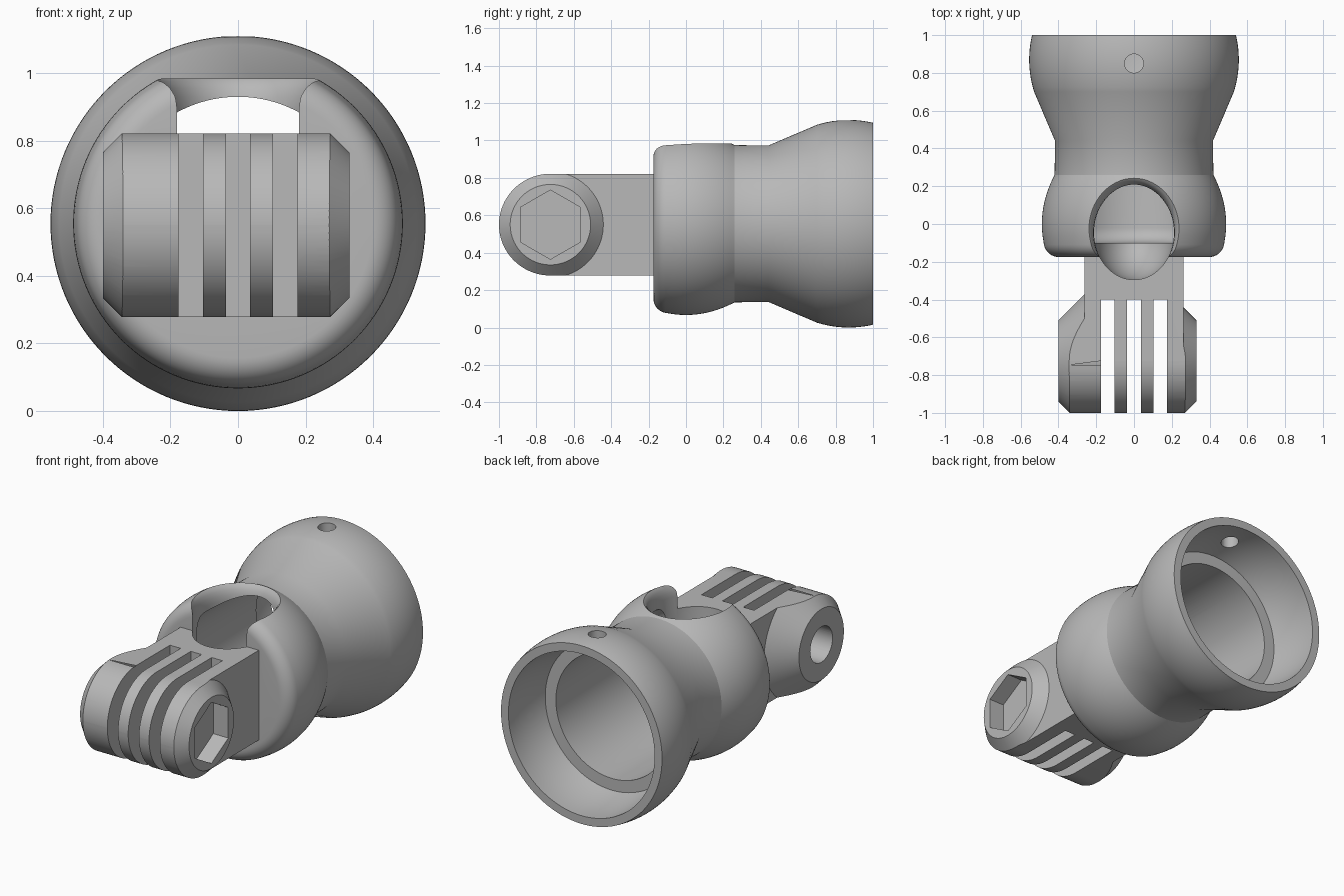
import bpy, bmesh
from math import pi, sin, cos, radians
from mathutils import Matrix, Vector

if "Cube" in bpy.data.objects:
    bpy.data.objects.remove(bpy.data.objects["Cube"])

AXIS_Z = 0.555              # height of the body axis
PIN = Vector((0, -0.725, 0.55))  # centre of the hinge
TO_Y = Matrix.Rotation(-pi / 2, 4, 'X')
TO_X = Matrix.Rotation(pi / 2, 4, 'Y')
UP = Matrix.Identity(4)


def finish(name, bm):
    bmesh.ops.remove_doubles(bm, verts=bm.verts, dist=1e-5)
    bmesh.ops.recalc_face_normals(bm, faces=bm.faces)
    mesh = bpy.data.meshes.new(name)
    bm.to_mesh(mesh)
    bm.free()
    obj = bpy.data.objects.new(name, mesh)
    bpy.context.collection.objects.link(obj)
    return obj


def lathe(name, profile, turn, centre, steps=96, scale=(1, 1, 1)):
    """Revolve (height, radius) points, then turn and place the solid."""
    bm = bmesh.new()
    verts = [bm.verts.new((r, 0, h)) for h, r in profile]
    edges = [bm.edges.new(pair) for pair in zip(verts, verts[1:])]
    bmesh.ops.spin(bm, geom=verts + edges, cent=(0, 0, 0), axis=(0, 0, 1),
                   angle=2 * pi, steps=steps)
    bm.transform(Matrix.Translation(centre) @ turn @ Matrix.Diagonal((*scale, 1)))
    return finish(name, bm)


def rod(name, radius, start, end, turn, centre, steps=48):
    return lathe(name, [(start, 0), (start, radius), (end, radius), (end, 0)],
                 turn, centre, steps)


def box(name, low, high):
    bm = bmesh.new()
    bmesh.ops.create_cube(bm, size=1)
    low, high = Vector(low), Vector(high)
    bm.transform(Matrix.Translation((low + high) / 2)
                 @ Matrix.Diagonal((*(high - low), 1)))
    return finish(name, bm)


def combine(target, tool, operation):
    mod = target.modifiers.new(operation, 'BOOLEAN')
    mod.operation, mod.solver, mod.object = operation, 'EXACT', tool
    bpy.context.view_layer.objects.active = target
    bpy.ops.object.modifier_apply(modifier=mod.name)
    bpy.data.objects.remove(tool)


def span(a, b, n):
    return [a + (b - a) * i / n for i in range(n + 1)]


# Hollow body: closed front, round ball, waist, flared socket
front_corner = [(-0.095 - 0.08 * cos(a), 0.398 + 0.08 * sin(a))
                for a in span(0, radians(80), 8)]
ball = [(y, 0.488 - y * y) for y in span(-0.06, 0.26, 14)]
flare = [(y, 0.555 - 0.9 * (y - 0.87) ** 2) for y in span(0.7, 1, 12)]
socket = [(y, 0.49 - 0.6 * max(0, 0.98 - y) ** 2) for y in span(1, 0.71, 10)]
bore_end = [(-0.02 - 0.08 * sin(a), 0.295 + 0.08 * cos(a))
            for a in span(0, pi / 2, 8)]
body = lathe("clamp_body",
             [(-0.175, 0)] + front_corner + ball + [(0.44, 0.418)] + flare
             + socket + [(0.71, 0.375)] + bore_end + [(-0.1, 0)],
             TO_Y, (0, 0, AXIS_Z), 128)

# Hinge arm: wide rounded slab, trimmed to a block with coned bosses
bm = bmesh.new()
outline = [(-0.72 - 0.275 * sin(a) - 0.005, PIN.z + 0.272 * cos(a))
           for a in span(0, pi, 40)]
outline += [(-0.13, PIN.z - 0.272), (-0.13, PIN.z + 0.272)]
slab = bm.faces.new([bm.verts.new((-0.402, y, z)) for y, z in outline])
pushed = bmesh.ops.extrude_face_region(bm, geom=[slab])["geom"]
bmesh.ops.translate(bm, vec=(0.9, 0, 0),
                    verts=[v for v in pushed if isinstance(v, bmesh.types.BMVert)])
arm = finish("hinge_arm", bm)
envelope = box("arm_envelope", (-0.262, -1.2, -0.5), (0.262, 0, 1.5))
cones = lathe("boss_cones", [(-0.4, 0), (-0.4, 0.215), (-0.2, 0.415),
                             (0.2, 0.345), (0.33, 0.215), (0.33, 0)], TO_X, PIN)
combine(envelope, cones, 'UNION')
combine(arm, envelope, 'INTERSECT')

# Finger slots, pin hole and nut recess
for x in (-0.14, 0, 0.14):
    combine(arm, box("slot", (x - 0.036, -1.2, 0), (x + 0.036, -0.4, 1.2)),
            'DIFFERENCE')
combine(arm, rod("pin_hole", 0.107, -0.6, 0.6, TO_X, PIN), 'DIFFERENCE')
combine(arm, rod("nut_recess", 0.185, 0.23, 0.5, TO_X, PIN, 6), 'DIFFERENCE')
combine(body, arm, 'UNION')

# Oval opening with a flared lip above the arm
scoop = [(0.74 - 0.32 * cos(a), sin(a)) for a in span(0, pi / 2, 16)]
lip = [(0.9, 1), (0.93, 1.015), (0.955, 1.05), (0.975, 1.1), (0.99, 1.18), (1.1, 1.6)]
opening = lathe("opening", scoop + lip + [(1.1, 0)], UP, (0, -0.045, 0), 80,
                (0.212, 0.25, 1))
combine(body, opening, 'DIFFERENCE')

# Small set-screw hole in the socket
combine(body, rod("screw_hole", 0.05, 0.85, 1.3, UP, (0, 0.85, 0), 32), 'DIFFERENCE')

# Plain grey finish
grey = bpy.data.materials.new("plain_grey")
grey.use_nodes = True
grey.diffuse_color = (0.48, 0.48, 0.48, 1)
grey.node_tree.nodes["Principled BSDF"].inputs["Base Color"].default_value = (0.48, 0.48, 0.48, 1)
body.data.materials.clear()
body.data.materials.append(grey)
for face in body.data.polygons:
    face.material_index = 0

bpy.ops.object.select_all(action='DESELECT')
body.select_set(True)
bpy.context.view_layer.objects.active = body
bpy.ops.object.shade_smooth_by_angle(angle=radians(25))
